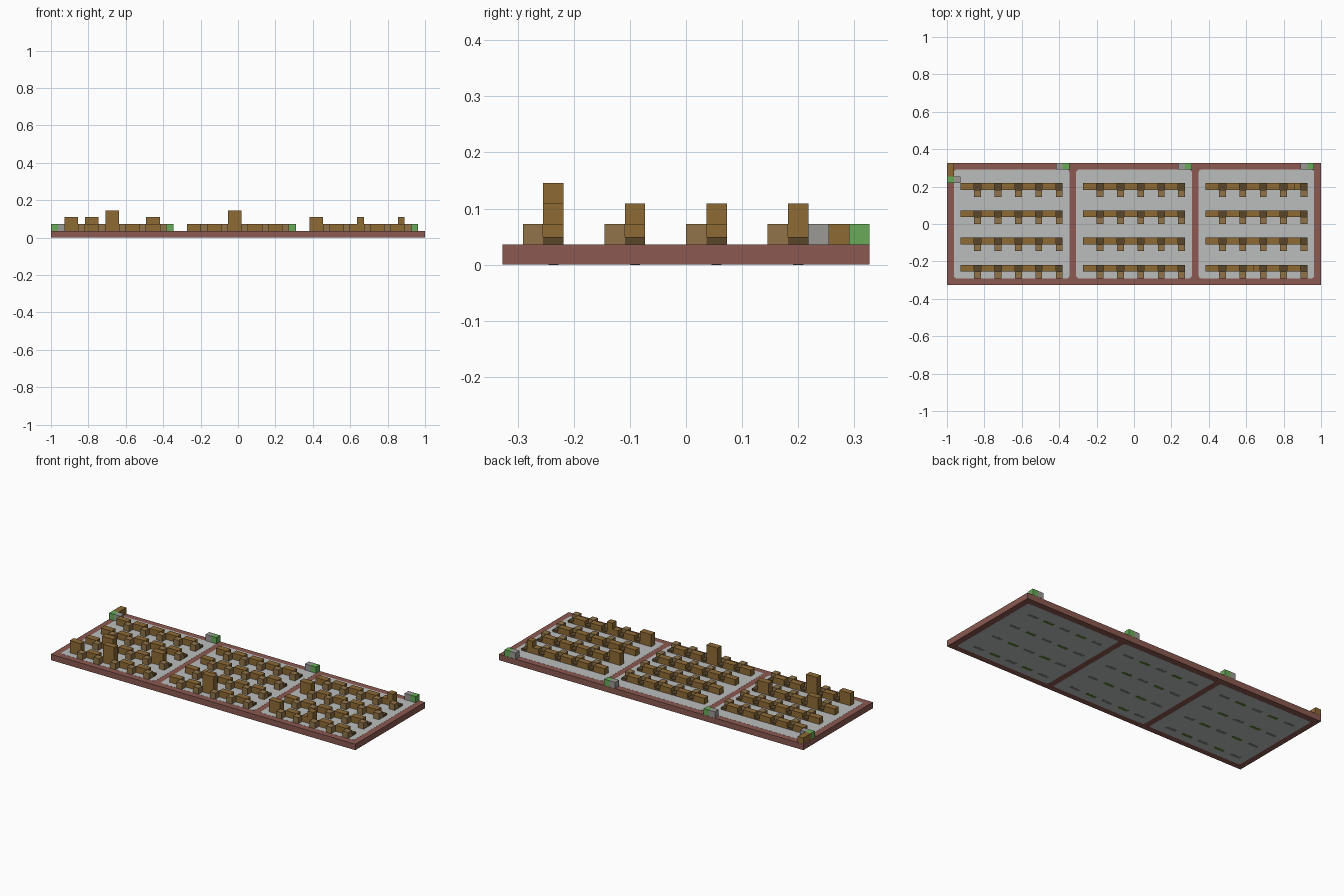
import bpy, bmesh
from mathutils import Vector

cube = bpy.data.objects.get("Cube")
if cube:
    bpy.data.objects.remove(cube, do_unlink=True)

U = 2 / 55                      # one grid cell
LONG, DEEP = 55, 18             # slab size in cells


def material(name, rgb):
    m = bpy.data.materials.new(name)
    m.use_nodes = True
    col = (*rgb, 1)
    m.diffuse_color = col
    m.node_tree.nodes["Principled BSDF"].inputs["Base Color"].default_value = col
    return m


red_brown = material("red brown", (0.26, 0.10, 0.083))
pale_grey = material("pale grey", (0.50, 0.51, 0.51))
wood = material("wood", (0.27, 0.145, 0.036))
light_wood = material("light wood", (0.285, 0.175, 0.068))
dark_wood = material("dark wood", (0.10, 0.062, 0.023))
green = material("green", (0.14, 0.40, 0.10))
stone = material("stone grey", (0.33, 0.32, 0.30))
dark_grey = material("dark grey", (0.22, 0.22, 0.21))
moss = material("moss green", (0.09, 0.20, 0.03))


def boxes(name, mat, items, round_corners=0):
    """One object of boxes; each item is (x, y, z, width, depth, height) in cells."""
    bm = bmesh.new()
    for x, y, z, w, d, h in items:
        verts = bmesh.ops.create_cube(bm, size=1)["verts"]
        for v in verts:
            v.co = Vector((x + w * (v.co.x + .5) - LONG / 2,
                           y + d * (v.co.y + .5) - DEEP / 2,
                           z + h * (v.co.z + .5))) * U
    if round_corners:
        upright = [e for e in bm.edges
                   if abs(e.verts[0].co.z - e.verts[1].co.z) > U / 200]
        bmesh.ops.bevel(bm, geom=upright, offset=round_corners * U, segments=3,
                        profile=0.5, affect='EDGES')
    me = bpy.data.meshes.new(name)
    bm.to_mesh(me)
    bm.free()
    me.materials.append(mat)
    ob = bpy.data.objects.new(name, me)
    bpy.context.collection.objects.link(ob)
    return ob


# Slab with three floor panels showing on both faces
LIP = 0.015
boxes("slab", red_brown, [(0, 0, LIP, LONG, DEEP, 1 - 2 * LIP)])
bays = [1, 19, 37]
boxes("floor_panels", pale_grey, [(b, 1, 0, 17, 16, 1) for b in bays], 0.4)

# Four rows per bay, five repeated groups per row
rows = [2, 6, 10, 14]
cells = [(b + 1 + 3 * g, r, g) for b in bays for r in rows for g in range(5)]
boxes("long_boxes", wood, [(x, r, 1, 2, 1, 1) for x, r, g in cells])
boxes("low_links", dark_wood, [(x + 2, r, 1, 1, 1, 0.35) for x, r, g in cells])
boxes("front_boxes", light_wood, [(x + 2, r - 1, 1, 1, 1, 1) for x, r, g in cells])

# Stacked boxes: (x, row, width, levels)
stacks = [(2, 0, 2, 1), (8, 0, 2, 2), (5, 1, 2, 1), (14, 1, 2, 1), (26, 0, 2, 2),
          (38, 0, 2, 1), (45, 0, 1, 1), (38, 2, 2, 1), (51, 3, 1, 1)]
boxes("stacked_boxes", wood,
      [(x, rows[r], 2 + n, w, 1, 1) for x, r, w, levels in stacks for n in range(levels)])

# Paired blocks along the back edge and at the back right corner
ends = [17, 35, 53]
boxes("green_blocks", green, [(x, 17, 1, 1, 1, 1) for x in ends] + [(0, 15, 1, 1, 1, 1)])
boxes("grey_blocks", stone, [(x - 1, 17, 1, 1, 1, 1) for x in ends] + [(1, 15, 1, 1, 1, 1)])
boxes("corner_box", wood, [(0, 16, 1, 1, 2, 1)])

# Thin marks under the rows
for name, mat, odd in (("grey_under_marks", dark_grey, 0), ("green_under_marks", moss, 1)):
    boxes(name, mat, [(x + .2, r + .25, -0.01, 1.8, .5, 0.02)
                      for x, r, g in cells if g % 2 == odd])

# Rest everything on the ground
for ob in bpy.context.collection.objects:
    if ob.name.endswith("under_marks"):
        ob.location.z = 0.005 * U
        ob.location.z -= 0.005 * U
